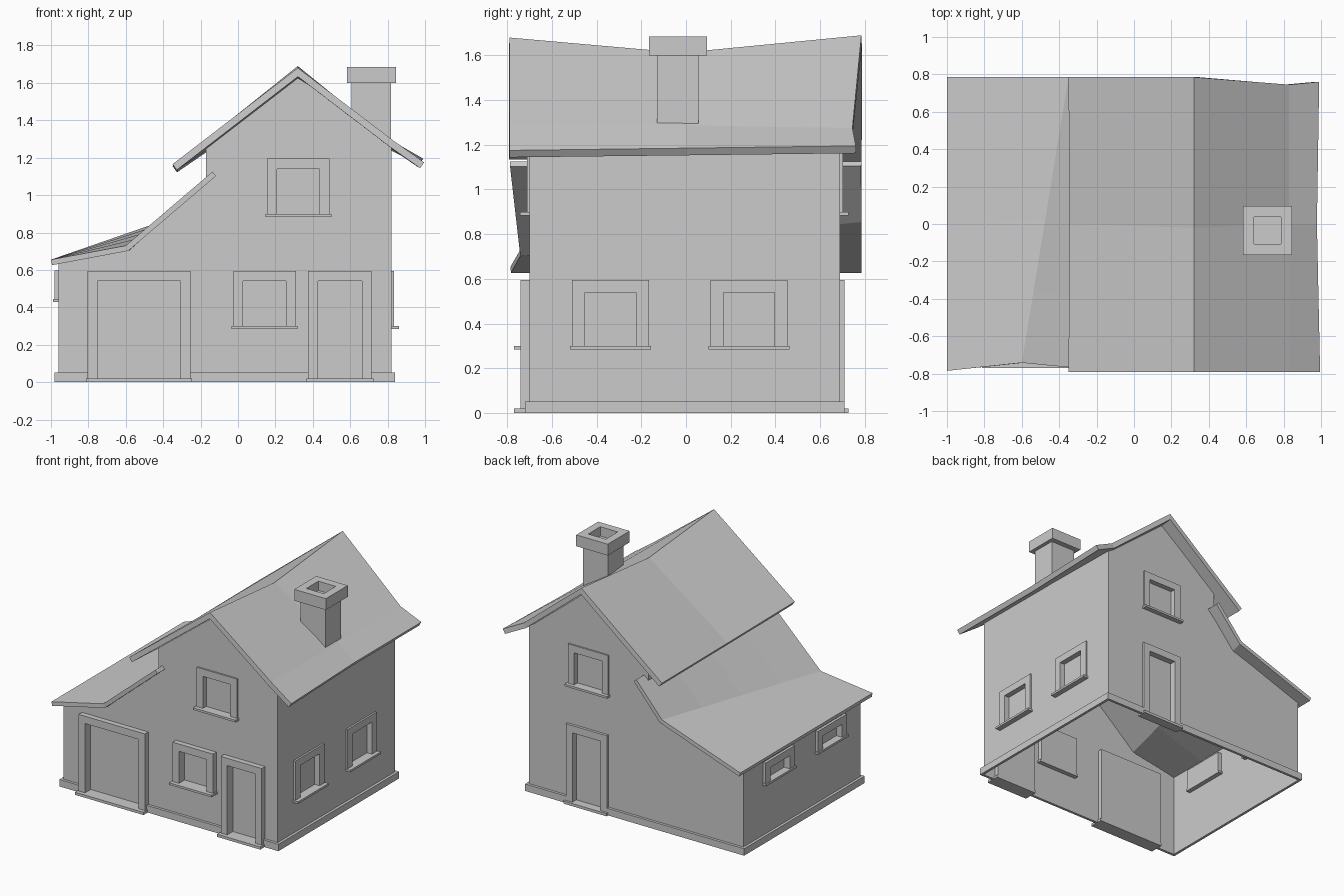
import bpy, bmesh
from mathutils import Vector

if "Cube" in bpy.data.objects:
    bpy.data.objects.remove(bpy.data.objects["Cube"])

XL, XR, YF, YB = -0.96, 0.82, -0.70, 0.69      # wall planes

# (across, outward, up) -> world, for each side of the house
SIDES = {
    "front": lambda u, d, z: (u, YF - d, z),
    "back":  lambda u, d, z: (u, YB + d, z),
    "right": lambda u, d, z: (XR + d, u, z),
    "left":  lambda u, d, z: (XL - d, u, z),
}


def finish(name, bm):
    bmesh.ops.recalc_face_normals(bm, faces=bm.faces)
    me = bpy.data.meshes.new(name)
    bm.to_mesh(me)
    bm.free()
    ob = bpy.data.objects.new(name, me)
    bpy.context.collection.objects.link(ob)
    return ob


def add_box(bm, a, b):
    lo = Vector([min(p, q) for p, q in zip(a, b)])
    hi = Vector([max(p, q) for p, q in zip(a, b)])
    vs = bmesh.ops.create_cube(bm, size=1)["verts"]
    bmesh.ops.scale(bm, vec=hi - lo, verts=vs)
    bmesh.ops.translate(bm, vec=(lo + hi) / 2, verts=vs)


def boxes(name, pairs):
    bm = bmesh.new()
    for a, b in pairs:
        add_box(bm, a, b)
    return finish(name, bm)


holes = {s: [] for s in SIDES}


def opening(name, side, u0, u1, z0, z1, out, sill_out, side_b=0.053, top_b=0.055, sill_h=0.016):
    """Frame, recessed panel and sill; remembers the hole for the wall."""
    P, rec = SIDES[side], 0.035
    a, b, t = u0 + side_b, u1 - side_b, z1 - top_b
    boxes(name + "_frame", [
        (P(u0, -rec, z0), P(a, out, z1)),
        (P(b, -rec, z0), P(u1, out, z1)),
        (P(a, -rec, t), P(b, out, z1))])
    boxes(name + "_panel", [(P(a, -rec, z0), P(b, -rec + 0.008, t))])
    boxes(name + "_sill", [(P(u0 - 0.009, -rec, z0 - sill_h), P(u1 + 0.009, sill_out, z0))])
    holes[side].append([(a, z0), (b, z0), (b, t), (a, t)])


# doors and windows
opening("garage_door", "front", -0.805, -0.255, 0.02, 0.595, 0.04, 0.07, sill_h=0.02)
opening("front_door", "front", 0.375, 0.715, 0.02, 0.595, 0.04, 0.07, sill_h=0.02)
opening("front_window", "front", -0.025, 0.31, 0.30, 0.595, 0.04, 0.07)
opening("front_upper_window", "front", 0.155, 0.49, 0.90, 1.195, 0.012, 0.042)
opening("back_door", "back", 0.16, 0.50, 0.02, 0.595, 0.02, 0.038, sill_h=0.02)
opening("back_upper_window", "back", 0.155, 0.49, 0.90, 1.195, 0.012, 0.038)
for i, (u0, u1) in enumerate([(-0.51, -0.165), (0.11, 0.455)]):
    opening(f"right_window_{i}", "right", u0, u1, 0.30, 0.595, 0.014, 0.042, side_b=0.058)
    opening(f"left_window_{i}", "left", u0, u1, 0.445, 0.598, 0.02, 0.03, side_b=0.058)


def wall(side, outline):
    bm = bmesh.new()
    for loop in [outline] + holes[side]:
        vs = [bm.verts.new(SIDES[side](u, 0, z)) for u, z in loop]
        for i, v in enumerate(vs):
            bm.edges.new((v, vs[(i + 1) % len(vs)]))
    bmesh.ops.triangle_fill(bm, use_beauty=True, edges=bm.edges[:])
    finish(side + "_wall", bm)


# outer walls, open underneath
top = [(-0.17, 1.26), (0.32, 1.635), (XR, 1.255), (XR, 0)]
wall("front", [(XL, 0), (XL, 0.64), (-0.6, 0.70), (-0.17, 1.065)] + top)
wall("back", [(XL, 0), (XL, 0.64), (-0.35, 0.855), (-0.17, 1.065)] + top)
wall("right", [(YF, 0), (YB, 0), (YB, 1.255), (YF, 1.255)])
wall("left", [(YF, 0), (YB, 0), (YB, 0.64), (YF, 0.64)])
boxes("upper_left_wall", [((-0.17, YF, 1.06), (-0.165, YB, 1.26))])

# plinth, broken at the doors
boxes("plinth", [((a, y, 0), (b, y + 0.02, 0.052)) for a, b, y in [
    (-0.98, -0.805, -0.72), (-0.255, 0.375, -0.72), (0.715, 0.84, -0.72),
    (-0.98, 0.16, 0.69), (0.50, 0.84, 0.69)]] + [
    ((-0.98, YF, 0), (XL, YB, 0.052)), ((XR, YF, 0), (0.84, YB, 0.052))])


def roof(name, rows, thick):
    """Roof sheet through rows of points, thickened downward."""
    bm = bmesh.new()
    grid = [[bm.verts.new(p) for p in r] for r in rows]
    for r, s in zip(grid, grid[1:]):
        for i in range(len(r) - 1):
            bm.faces.new((r[i], r[i + 1], s[i + 1], s[i]))
    ob = finish(name, bm)
    if sum(p.normal.z for p in ob.data.polygons) < 0:
        ob.data.flip_normals()
    m = ob.modifiers.new("thickness", "SOLIDIFY")
    m.thickness, m.offset, m.use_even_offset = thick, -1, True
    return ob


# sagging main roof: left eave, ridge, kink, right eave
roof("main_roof", [
    [(-0.35, -0.79, 1.165), (0.32, -0.79, 1.68), (0.83, -0.79, 1.292), (0.995, -0.79, 1.175)],
    [(-0.345, 0.0, 1.155), (0.32, -0.02, 1.612), (0.83, 0.0, 1.287), (0.978, 0.0, 1.185)],
    [(-0.35, 0.785, 1.155), (0.32, 0.785, 1.69), (0.83, 0.745, 1.275), (0.99, 0.76, 1.195)]], 0.038)

# lower roof: uneven bend from front to back
front = [(-1.0, -0.785, 0.655), (-0.6, -0.742, 0.73), (-0.137, -0.787, 1.125)]
back = [(-1.0, 0.785, 0.655), (-0.35, 0.785, 0.88), (-0.137, 0.785, 1.125)]
roof("lower_roof", [[Vector(a).lerp(Vector(b), k / 4) for a, b in zip(front, back)]
                    for k in range(5)], 0.03)

# chimney with a sunken flue
boxes("chimney_stack", [((0.608, -0.13, 1.24), (0.817, 0.055, 1.60))])
bm = bmesh.new()
add_box(bm, (0.583, -0.165, 1.60), (0.845, 0.095, 1.685))
lid = max(bm.faces, key=lambda f: f.calc_center_median().z)
bmesh.ops.inset_region(bm, faces=[lid], thickness=0.083)
flue = bmesh.ops.extrude_discrete_faces(bm, faces=[lid])["faces"][0]
bmesh.ops.translate(bm, vec=(0, 0, -0.07), verts=flue.verts)
finish("chimney_cap", bm)
